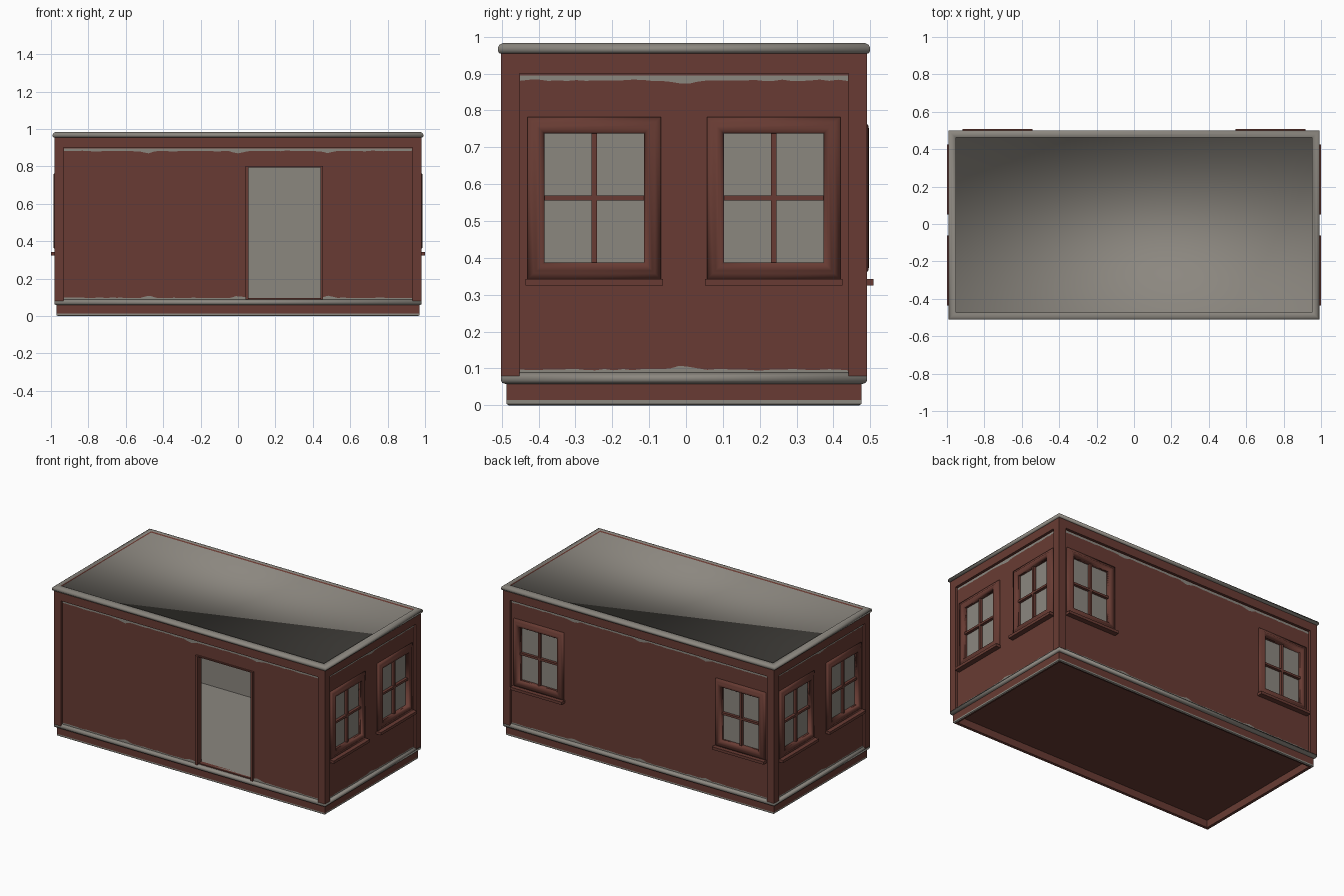
import bpy, bmesh, math, random
from mathutils import Matrix, Vector

if "Cube" in bpy.data.objects:
    bpy.data.objects.remove(bpy.data.objects["Cube"])

random.seed(4)
HX, HY, CY = 0.982, 0.4965, -0.0055      # outer half sizes at the posts, y offset
WALL_OUT, WALL_IN = 0.016, 0.045         # wall faces, measured inward from the posts
Z0, Z1 = 0.088, 0.900                    # wall bottom and top
WIN_Z, WIN_W, WIN_H = 0.5625, 0.135, 0.1745   # window centre and half opening
BASE = Matrix.Translation((0, CY, 0))


def material(name, rgb):
    m = bpy.data.materials.new(name)
    m.diffuse_color = (*rgb, 1)
    m.use_nodes = True
    m.node_tree.nodes["Principled BSDF"].inputs["Base Color"].default_value = m.diffuse_color
    return m


RED = material("barn_red", (0.138, 0.044, 0.033))
GREY = material("warm_grey", (0.26, 0.242, 0.213))


def finish(name, bm, matrix=BASE, smooth=False):
    bm.transform(matrix)
    for f in bm.faces:
        f.smooth = smooth
    if smooth:                            # keep only strong corners sharp
        for e in bm.edges:
            e.smooth = len(e.link_faces) == 2 and e.calc_face_angle(0) < math.radians(50)
    mesh = bpy.data.meshes.new(name)
    bm.to_mesh(mesh)
    bm.free()
    mesh.materials.append(RED)
    mesh.materials.append(GREY)
    obj = bpy.data.objects.new(name, mesh)
    bpy.context.collection.objects.link(obj)
    return obj


def box(name, lo, hi, mat=0, matrix=BASE):
    bm = bmesh.new()
    bmesh.ops.create_cube(bm, size=1)
    lo, hi = Vector(lo), Vector(hi)
    for v in bm.verts:
        v.co = Vector([(a + b) / 2 + c * (b - a) for a, b, c in zip(lo, hi, v.co)])
    for f in bm.faces:
        f.material_index = mat
    return finish(name, bm, matrix)


def loft(name, rings, mats, matrix=BASE, bottom=None, top=None, smooth=False):
    """Stack rectangular rings (half x, half y, z); one material per step."""
    bm = bmesh.new()
    loops = [[bm.verts.new((sx * a, sy * b, z))
              for sx, sy in ((-1, -1), (1, -1), (1, 1), (-1, 1))] for a, b, z in rings]
    for p, q, m in zip(loops, loops[1:], mats):
        for k in range(4):
            n = (k + 1) % 4
            bm.faces.new((p[k], p[n], q[n], q[k])).material_index = m
    if bottom is not None:
        bm.faces.new(loops[0][::-1]).material_index = bottom
    if top is not None:
        bm.faces.new(loops[-1]).material_index = top
    return finish(name, bm, matrix, smooth)


def wall(name, half, dist, openings, matrix):
    """Wall with rectangular openings: red outside and reveals, grey inside."""
    us = sorted({-half, half, *[o[0] for o in openings], *[o[1] for o in openings]})
    zs = sorted({Z0, Z1, *[o[2] for o in openings], *[o[3] for o in openings]})
    yo, yi = -dist + WALL_OUT, -dist + WALL_IN

    def solid(i, j):
        if not (0 <= i < len(us) - 1 and 0 <= j < len(zs) - 1):
            return False
        u, z = (us[i] + us[i + 1]) / 2, (zs[j] + zs[j + 1]) / 2
        return not any(a < u < b and c < z < d for a, b, c, d in openings)

    bm = bmesh.new()

    def quad(pts, m):
        bm.faces.new([bm.verts.new(p) for p in pts]).material_index = m

    for i in range(len(us) - 1):
        for j in range(len(zs) - 1):
            if not solid(i, j):
                continue
            c = [(us[i], zs[j]), (us[i + 1], zs[j]),
                 (us[i + 1], zs[j + 1]), (us[i], zs[j + 1])]
            quad([(u, yo, z) for u, z in c], 0)
            quad([(u, yi, z) for u, z in reversed(c)], 1)
            for k, (di, dj) in enumerate(((0, -1), (1, 0), (0, 1), (-1, 0))):
                if not solid(i + di, j + dj):
                    (ua, za), (ub, zb) = c[k], c[(k + 1) % 4]
                    quad([(ub, yo, zb), (ua, yo, za), (ua, yi, za), (ub, yi, zb)], 0)
    bmesh.ops.remove_doubles(bm, verts=bm.verts, dist=1e-5)
    return finish(name, bm, matrix)


def worn_strip(name, u0, u1, dist, flat_z, ragged_z, matrix):
    """Thin grey stripe with one straight and one ragged edge."""
    bm = bmesh.new()
    n = max(4, int((u1 - u0) / 0.025))
    y = -dist + WALL_OUT - 0.002
    way = 1 if ragged_z > flat_z else -1
    centres = (0,) if dist > 0.7 else (-0.48, 0, 0.48)
    pairs = []
    for i in range(n + 1):
        u = u0 + (u1 - u0) * i / n
        bump = max(0, max(0.012 - 0.25 * abs(u - c) for c in centres))
        edge = ragged_z + way * (bump + random.uniform(-0.002, 0.002))
        lo, hi = sorted((flat_z, edge))
        pairs.append((bm.verts.new((u, y, lo)), bm.verts.new((u, y, hi))))
    for (a, b), (c, d) in zip(pairs, pairs[1:]):
        bm.faces.new((a, c, d, b)).material_index = 1
    return finish(name, bm, matrix)


def window(name, u, dist, side):
    m = side @ Matrix.Translation((u, -dist, WIN_Z)) @ Matrix.Rotation(math.pi / 2, 4, 'X')
    profile = [(0.046, -0.017), (0.046, -0.010), (0.030, -0.003), (0.022, 0.004),
               (0.014, 0.005), (0.006, 0.002), (0.0, -0.006), (0.0, -0.034)]
    loft(name + "_frame", [(WIN_W + e, WIN_H + e, z) for e, z in profile], [0] * 7, m,
         smooth=True)
    box(name + "_pane", (-WIN_W, -WIN_H, -0.036), (WIN_W, WIN_H, -0.03), 1, m)
    box(name + "_upright_bar", (-0.007, -WIN_H, -0.032), (0.007, WIN_H, -0.012), 0, m)
    box(name + "_cross_bar", (-WIN_W, -0.007, -0.032), (WIN_W, 0.007, -0.012), 0, m)
    box(name + "_sill", (-0.187, -0.238, -0.017), (0.187, -0.220, 0.018), 0, m)


# Plinth with hollow underside, grey base ledge and floor
loft("plinth", [(0.95, 0.4615, 0.05), (0.95, 0.4615, 0.003), (0.964, 0.4755, 0),
                (0.97, 0.4815, 0.004), (0.97, 0.4815, 0.014), (0.97, 0.4815, 0.064)],
     [0, 0, 1, 1, 0], bottom=0, top=0)
loft("base_ledge", [(0.97, 0.484, 0.058), (0.979, 0.493, 0.061), (HX, HY, 0.067),
                    (HX, HY, 0.078), (0.979, 0.493, 0.084), (0.965, 0.479, 0.09)],
     [1] * 5, bottom=1, top=1, smooth=True)
box("floor", (-0.95, -0.465, 0.085), (0.95, 0.465, 0.096), 1)

# Four walls with their openings, windows and worn stripes
door = (0.055, 0.44, 0.096, 0.795)
for k, (name, centres) in enumerate((("front", ()), ("right", (-0.2435, 0.2435)),
                                     ("back", (-0.731, 0.731)), ("left", (-0.2435, 0.2435)))):
    side = BASE @ Matrix.Rotation(k * math.pi / 2, 4, 'Z')
    half, dist = (HX, HY) if k % 2 == 0 else (HY, HX)
    holes = [(u - WIN_W, u + WIN_W, WIN_Z - WIN_H, WIN_Z + WIN_H) for u in centres]
    if name == "front":
        holes.append(door)
    wall(name + "_wall", half - 0.02, dist, holes, side)
    for n, u in enumerate(centres):
        window(f"{name}_window_{n + 1}", u, dist, side)
    e = half - 0.052
    worn_strip(name + "_top_stripe", -e, e, dist, 0.895, 0.882, side)
    spans = [(-e, 0.04), (0.455, e)] if name == "front" else [(-e, e)]
    for a, b in spans:
        worn_strip(name + "_bottom_stripe", a, b, dist, Z0 - 0.002, 0.097, side)

# Door trim
for name, a, b in (("left", 0.04, 0.055), ("right", 0.44, 0.455)):
    box("door_trim_" + name, (a, -HY + 0.002, 0.088), (b, -HY + 0.03, 0.802))
box("door_trim_top", (0.055, -HY + 0.006, 0.795), (0.44, -HY + 0.03, 0.802))

# Corner posts
for sx in (-1, 1):
    for sy in (-1, 1):
        x, y = sorted((sx * HX, sx * (HX - 0.05))), sorted((sy * HY, sy * (HY - 0.05)))
        box("corner_post", (x[0], y[0], 0.08), (x[1], y[1], 0.91))

# Fascia, ceiling and rimmed roof
loft("fascia", [(HX, HY, Z1), (HX, HY, 0.957)], [0], bottom=0, top=0)
box("ceiling", (-0.95, -0.465, 0.894), (0.95, 0.465, 0.902), 1)
loft("roof", [(HX, HY, 0.954), (0.988, 0.502, 0.956), (0.991, 0.505, 0.962),
              (0.991, 0.505, 0.970), (0.987, 0.501, 0.978), (0.977, 0.491, 0.983),
              (0.953, 0.467, 0.983), (0.953, 0.467, 0.974)],
     [1, 1, 1, 1, 1, 1, 0], bottom=1, top=1, smooth=True)
